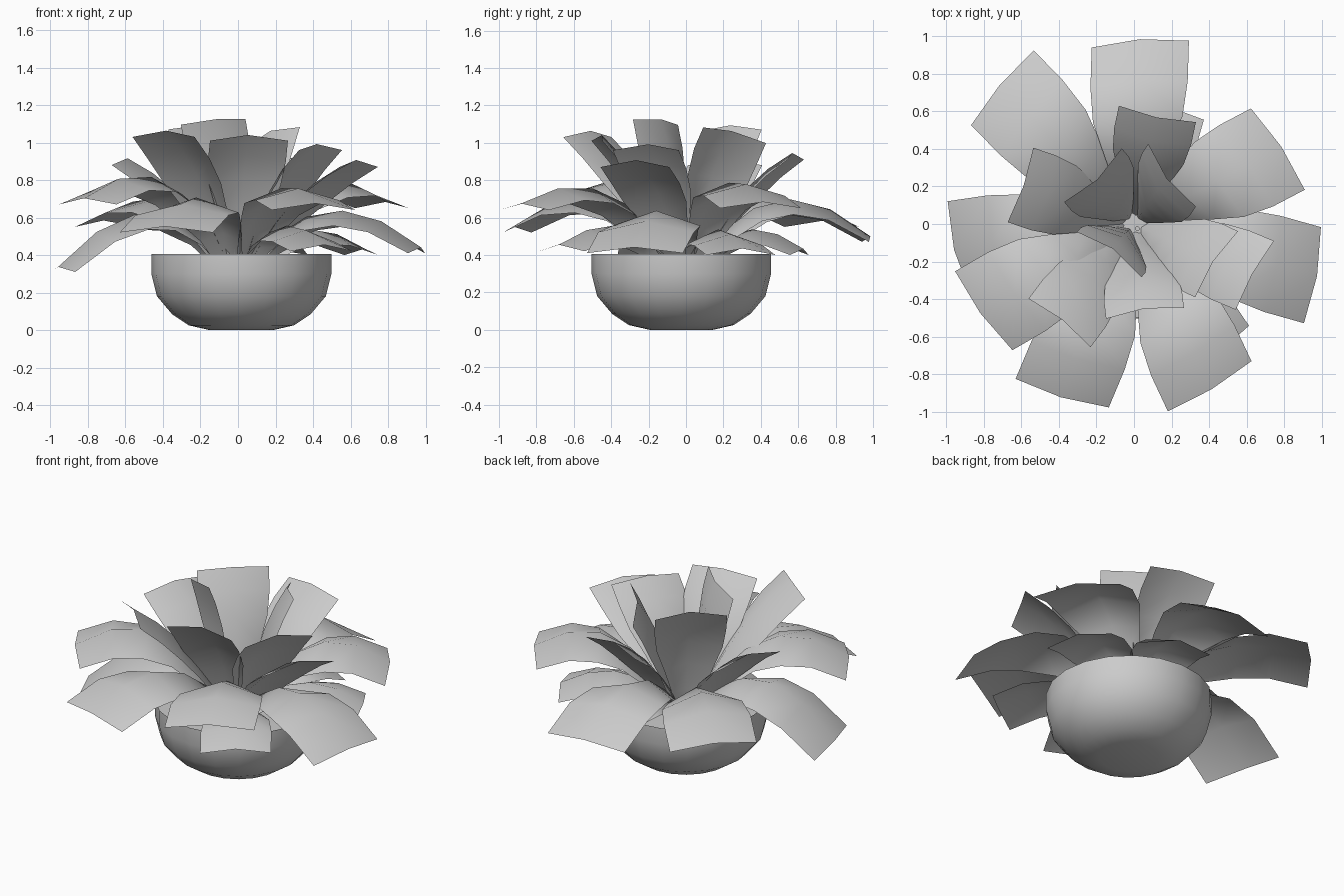
import bpy
import bmesh
import math
from mathutils import Vector

cube = bpy.data.objects.get("Cube")
if cube:
    bpy.data.objects.remove(cube, do_unlink=True)

grey = bpy.data.materials.new("plain_grey")
grey.use_nodes = True
grey.diffuse_color = (0.6, 0.6, 0.6, 1)
grey.node_tree.nodes["Principled BSDF"].inputs["Base Color"].default_value = (0.6, 0.6, 0.6, 1)

CENTRE = Vector((0.018, -0.025, 0))


def finish(name, bm, angle):
    """Turn a bmesh into a smooth shaded grey object."""
    mesh = bpy.data.meshes.new(name)
    bm.to_mesh(mesh)
    bm.free()
    mesh.materials.append(grey)
    obj = bpy.data.objects.new(name, mesh)
    bpy.context.collection.objects.link(obj)
    bpy.ops.object.select_all(action='DESELECT')
    obj.select_set(True)
    bpy.context.view_layer.objects.active = obj
    bpy.ops.object.shade_smooth_by_angle(angle=math.radians(angle))
    return obj


def lathe(name, profile, sides=20):
    """Spin a (radius, height) profile about the pot axis."""
    bm = bmesh.new()
    rings = []
    for radius, height in profile:
        ring = []
        for i in range(sides):
            a = math.tau * i / sides
            ring.append(bm.verts.new(CENTRE + Vector((radius * math.cos(a), radius * math.sin(a), height))))
        rings.append(ring)
    for low, high in zip(rings, rings[1:]):
        for i in range(sides):
            j = (i + 1) % sides
            bm.faces.new((low[i], low[j], high[j], high[i]))
    bm.faces.new(list(reversed(rings[0])))
    return finish(name, bm, 50)


def leaf(name, angle, reach, tip, peak, width, twist, tilt=0, fold=0.12, steps=5):
    """A broad, blunt leaf that arches from the pot centre and folds towards its base."""
    a = math.radians(angle)
    b = math.radians(angle + twist)
    out = Vector((math.cos(a), math.sin(a), 0))
    side = Vector((-math.sin(b), math.cos(b), tilt))
    start = Vector((0, 0, 0.3)) + out * 0.04
    end = out * reach + Vector((0, 0, tip))
    # control height chosen so that the arch passes through the peak
    bend = out * reach * 0.45
    bend.z = (peak - 0.16 * start.z - 0.36 * tip) / 0.48
    bm = bmesh.new()
    rows = []
    for i in range(steps + 1):
        t = i / steps
        centre = start * (1 - t) ** 2 + bend * 2 * t * (1 - t) + end * t * t
        tangent = (bend - start) * (1 - t) + (end - bend) * t
        normal = tangent.cross(side).normalized()
        spread = min(1, 0.2 + 1.2 * t)
        drop = fold * (1 - t)
        rows.append([bm.verts.new(centre + side * (k * width / 2 * spread)
                                  + normal * spread * (0.04 * (1 - abs(k)) - drop * abs(k)))
                     for k in (-1, 0, 1)])
    for near, far in zip(rows, rows[1:]):
        for k in range(2):
            bm.faces.new((near[k], far[k], far[k + 1], near[k + 1]))
    return finish(name, bm, 60)


# Rounded bowl and the soil inside it
lathe("pot", [(0.17, 0), (0.28, 0.025), (0.37, 0.085), (0.45, 0.18),
              (0.48, 0.3), (0.48, 0.405)])
lathe("soil", [(0.475, 0.32), (0.2, 0.33), (0.01, 0.33)])

# Large drooping leaves: angle, reach, tip height, arch height
outer = [(88, 0.96, 0.47, 0.66), (134, 1.01, 0.55, 0.67), (188, 0.94, 0.31, 0.58),
         (210, 0.925, 0.67, 0.78), (247, 0.98, 0.52, 0.67), (295, 0.955, 0.64, 0.72),
         (344, 0.99, 0.41, 0.6), (27.5, 0.865, 0.65, 0.75)]
for n, row in enumerate(outer):
    leaf(f"outer_leaf_{n + 1}", *row, width=0.52, twist=6)

# Short leaves hanging just above the rim
for n, row in enumerate([(304, 0.8, 0.42, 0.52), (24, 0.72, 0.4, 0.5), (74, 0.63, 0.4, 0.5)]):
    leaf(f"low_leaf_{n + 1}", *row, width=0.41, twist=2)

# Upright inner leaves: angle, reach, tip height, twist, tilt
inner = [(277, 0.48, 1.01, 1, 0), (233, 0.66, 1.03, -1, 0), (337, 0.7, 0.87, -6, 0),
         (334, 0.49, 0.96, -7, 0), (161, 0.64, 0.88, 0, 0), (78, 0.6, 0.91, 0, 0),
         (130, 0.34, 1.07, 3, 0), (52, 0.33, 1.04, -15, -0.2), (231, 0.21, 1.11, 4, 0.07)]
for n, (angle, reach, tip, twist, tilt) in enumerate(inner):
    arch = 0.6 * tip + 0.18
    leaf(f"inner_leaf_{n + 1}", angle, reach, tip, arch, 0.42, twist, tilt, fold=0.06)
